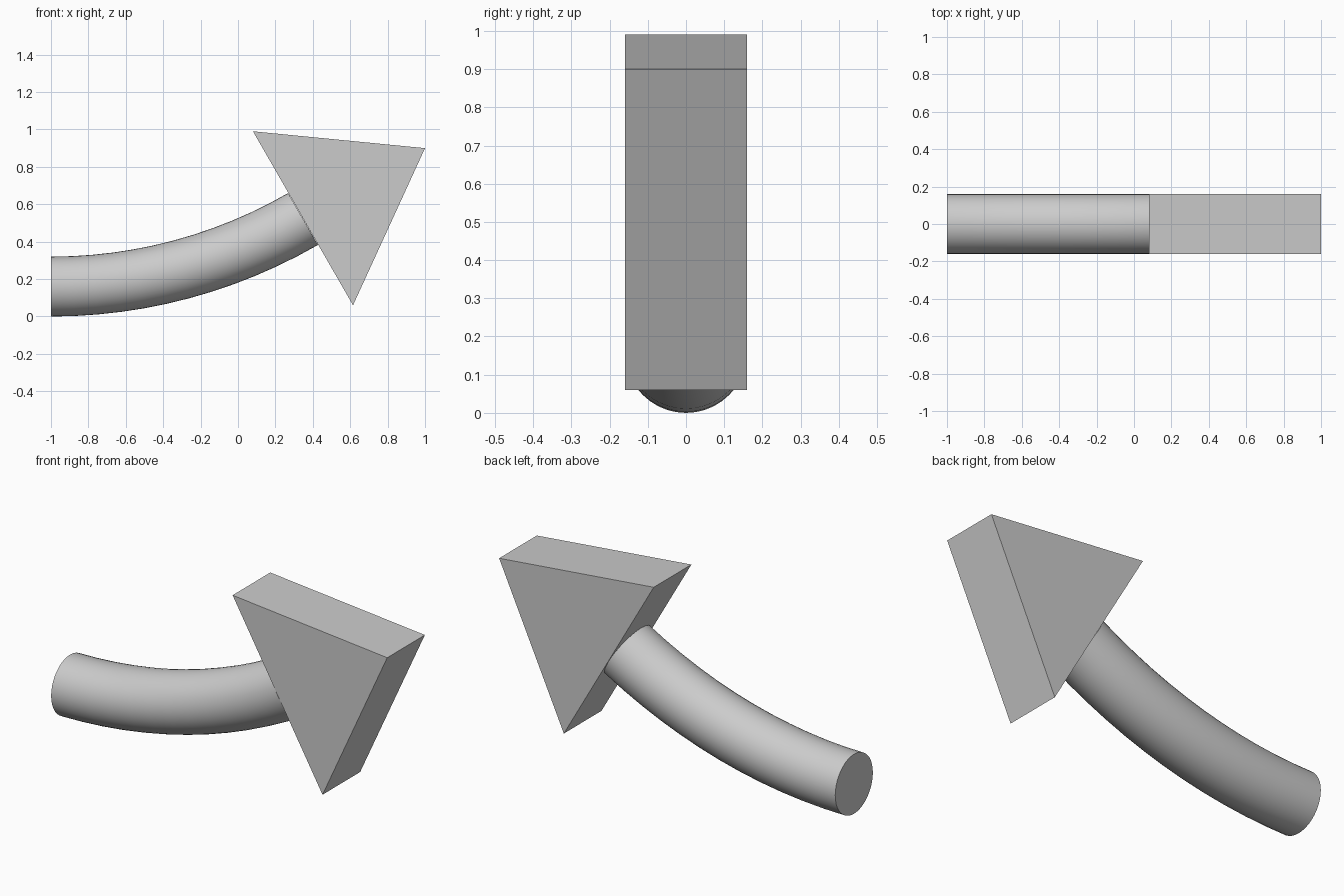
import bpy, bmesh
from math import sin, cos, pi, radians

if "Cube" in bpy.data.objects:
    bpy.data.objects.remove(bpy.data.objects["Cube"])

RADIUS = 0.16            # shaft radius and half the head thickness
BEND = radians(30)       # angle turned by the shaft
ARC = 1.3475 / sin(BEND) # bend radius of the shaft centre line
SIDES, STEPS = 40, 12


def finish(bm, name):
    bmesh.ops.recalc_face_normals(bm, faces=bm.faces)
    mesh = bpy.data.meshes.new(name)
    bm.to_mesh(mesh)
    bm.free()
    obj = bpy.data.objects.new(name, mesh)
    bpy.context.collection.objects.link(obj)
    return obj


# Curved round shaft: circle swept along an arc
bm = bmesh.new()
rings = []
for i in range(STEPS + 1):
    a = BEND * i / STEPS
    ring = []
    for j in range(SIDES):
        t = 2 * pi * j / SIDES
        r = ARC - RADIUS * sin(t)
        ring.append(bm.verts.new((-1 + r * sin(a), RADIUS * cos(t),
                                  RADIUS + ARC - r * cos(a))))
    rings.append(ring)
for r0, r1 in zip(rings, rings[1:]):
    for j in range(SIDES):
        k = (j + 1) % SIDES
        bm.faces.new((r0[j], r0[k], r1[k], r1[j]))
bm.faces.new(rings[0])
bm.faces.new(rings[-1])
shaft = finish(bm, "arrow_shaft")
bpy.context.view_layer.objects.active = shaft
shaft.select_set(True)
bpy.ops.object.shade_smooth_by_angle(angle=radians(35))

# Flat triangular head: profile extruded through the thickness
bm = bmesh.new()
profile = [(0.08, 0.99), (0.615, 0.06), (1.0, 0.90)]
face = bm.faces.new([bm.verts.new((x, -RADIUS, z)) for x, z in profile])
out = bmesh.ops.extrude_face_region(bm, geom=[face], use_keep_orig=True)
verts = [g for g in out["geom"] if isinstance(g, bmesh.types.BMVert)]
bmesh.ops.translate(bm, verts=verts, vec=(0, 2 * RADIUS, 0))
finish(bm, "arrow_head")
